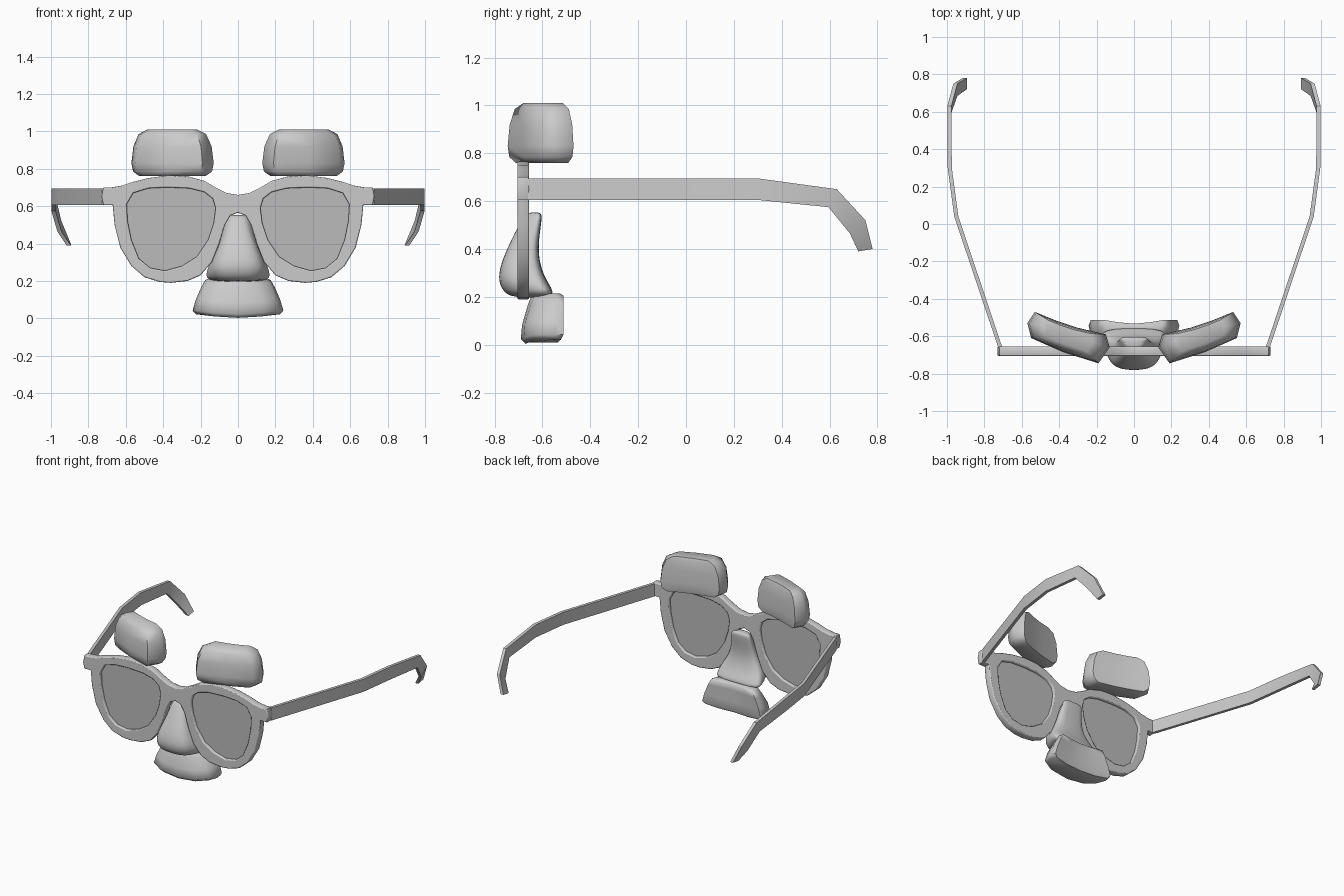
import bpy, bmesh, math
from mathutils import Vector

if "Cube" in bpy.data.objects:
    bpy.data.objects.remove(bpy.data.objects["Cube"])


def material(name, grey):
    m = bpy.data.materials.new(name)
    m.use_nodes = True
    col = (grey, grey, grey, 1)
    m.diffuse_color = col
    m.node_tree.nodes["Principled BSDF"].inputs["Base Color"].default_value = col
    return m


GREY = material("light grey", 0.6)
LENS = material("lens grey", 0.5)


def finish(ob, mat, angle=40):
    ob.data.materials.clear()
    ob.data.materials.append(mat)
    bpy.ops.object.select_all(action='DESELECT')
    ob.select_set(True)
    bpy.context.view_layer.objects.active = ob
    bpy.ops.object.shade_smooth_by_angle(angle=math.radians(angle))
    return ob


def loft(name, rings, mat, side=1, subsurf=0, bevel=0, angle=40):
    """Skin a list of closed rings and cap both ends."""
    bm = bmesh.new()
    loops = [[bm.verts.new((x * side, y, z)) for x, y, z in r] for r in rings]
    for a, b in zip(loops, loops[1:]):
        for i in range(len(a)):
            j = (i + 1) % len(a)
            bm.faces.new((a[i], a[j], b[j], b[i]))
    bm.faces.new(loops[0])
    bm.faces.new(loops[-1])
    bmesh.ops.recalc_face_normals(bm, faces=bm.faces)
    me = bpy.data.meshes.new(name)
    bm.to_mesh(me)
    bm.free()
    ob = bpy.data.objects.new(name, me)
    bpy.context.collection.objects.link(ob)
    if bevel:
        mod = ob.modifiers.new("Bevel", 'BEVEL')
        mod.width, mod.segments = bevel, 2
    if subsurf:
        mod = ob.modifiers.new("Subsurf", 'SUBSURF')
        mod.levels = mod.render_levels = subsurf
    return finish(ob, mat, angle)


def plate(name, outlines, y, depth, bevel, mat):
    """Filled outlines in the xz plane, given thickness along y."""
    cu = bpy.data.curves.new(name, 'CURVE')
    cu.dimensions, cu.fill_mode = '2D', 'BOTH'
    cu.extrude, cu.bevel_depth, cu.offset = depth / 2 - bevel, bevel, -bevel
    cu.bevel_resolution = 1
    for pts in outlines:
        sp = cu.splines.new('POLY')
        sp.points.add(len(pts) - 1)
        for p, (x, z) in zip(sp.points, pts):
            p.co = (x, z, 0, 1)
        sp.use_cyclic_u = True
    ob = bpy.data.objects.new(name, cu)
    bpy.context.collection.objects.link(ob)
    ob.rotation_euler.x = math.pi / 2
    ob.location.y = y
    bpy.ops.object.select_all(action='DESELECT')
    ob.select_set(True)
    bpy.context.view_layer.objects.active = ob
    bpy.ops.object.convert(target='MESH')
    return finish(bpy.context.object, mat, 50)


# Frame front with two lens openings
half = [(.06, .67), (.12, .70), (.18, .735), (.27, .76), (.37, .765), (.48, .75),
        (.56, .73), (.62, .71), (.68, .70), (.72, .70), (.73, .65), (.72, .605),
        (.67, .605), (.66, .5), (.63, .38), (.57, .28), (.5, .22), (.42, .195),
        (.36, .19), (.27, .20), (.2, .23), (.14, .3), (.1, .4), (.07, .5), (.04, .55)]
outer = [(0, .66)] + half + [(0, .565)] + [(-x, z) for x, z in reversed(half)]
hole = [(.12, .59), (.135, .64), (.18, .675), (.26, .695), (.38, .70), (.48, .695),
        (.56, .67), (.595, .61), (.59, .52), (.57, .42), (.53, .32), (.47, .27),
        (.39, .255), (.3, .28), (.22, .33), (.16, .42), (.13, .51)]
mirror_hole = [(-x, z) for x, z in reversed(hole)]
plate("frame", [outer, hole, mirror_hole], -.68, .05, .006, GREY)
plate("left_lens", [hole], -.68, .012, 0, LENS)
plate("right_lens", [mirror_hole], -.68, .012, 0, LENS)

# Temple arms: x, then top edge (y, z) and bottom edge (y, z)
arm = [(.715, -.66, .695, -.66, .605), (.95, .04, .695, .04, .605),
       (.985, .30, .695, .30, .605), (.987, .63, .65, .595, .575),
       (.955, .75, .52, .685, .465), (.905, .78, .40, .72, .39)]
# Bushy brow plan, swept back towards the temples
brow = [(.13, -.66), (.15, -.59), (.3, -.555), (.42, -.515), (.53, -.47),
        (.57, -.53), (.55, -.61), (.38, -.685), (.19, -.745)]
brow_levels = [(.76, .8), (.785, .96), (.83, 1), (.92, .95), (.985, .82), (1.01, .6)]
for label, side in (("left", 1), ("right", -1)):
    rings = []
    for x, ty, tz, by, bz in arm:
        w = .011
        rings.append([(x - w, ty, tz), (x + w, ty, tz), (x + w, by, bz), (x - w, by, bz)])
    loft(label + "_arm", rings, GREY, side, angle=25)
    rings = [[(.355 + (x - .355) * s, -.58 + (y + .58) * s, z) for x, y in brow]
             for z, s in brow_levels]
    loft(label + "_eyebrow", rings, GREY, side, angle=60)

# Nose: z, front half width, front y, back half width, back y
nose = [(.555, .045, -.66, .07, -.605), (.53, .055, -.685, .08, -.60),
        (.44, .08, -.73, .09, -.615), (.36, .115, -.768, .105, -.615),
        (.28, .145, -.79, .165, -.59), (.225, .14, -.77, .185, -.55),
        (.195, .11, -.73, .16, -.56)]
rings = []
for z, fw, fy, bw, by in nose:
    mid = (fy + by) / 2
    right = [(fw * .65, fy, z), (fw, fy * .7 + by * .3, z), (max(fw, bw), mid * .4 + by * .6, z),
             (bw * .9, by, z)]
    rings.append(right + [(-x, y, z) for x, y, z in reversed(right)])
loft("nose", rings, GREY, subsurf=2, angle=60)

# Moustache: z, half width, front y, back y, with ends curving backwards
moustache = [(.215, .15, -.625, -.54), (.205, .175, -.645, -.525), (.17, .195, -.66, -.525),
             (.09, .225, -.685, -.525), (.03, .243, -.69, -.525), (.01, .225, -.67, -.535)]
rings = []
for z, w, fy, by in moustache:
    dip = .012 * (z < .1)
    right = [(w * .55, fy + .012, z), (w * .9, fy + .055, z + dip), (w, by - .02, z + dip),
             (w * .95, by + .013, z + dip), (w * .5, by, z)]
    rings.append([(0, fy, z - dip * .6)] + right + [(0, by - .008, z)]
                 + [(-x, y, zz) for x, y, zz in reversed(right)])
loft("moustache", rings, GREY, angle=60)
